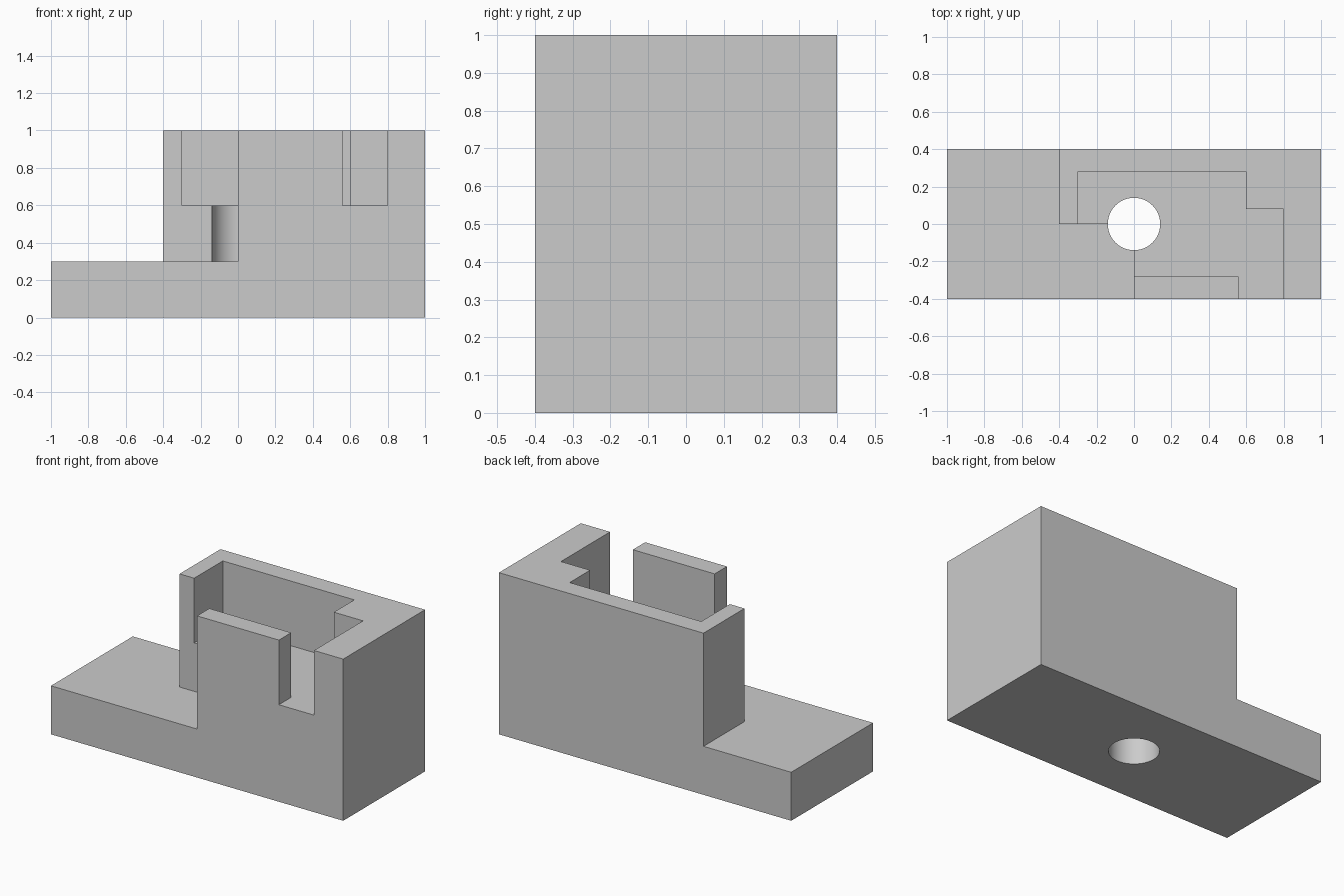
import bpy, bmesh

cube = bpy.data.objects.get("Cube")
if cube:
    bpy.data.objects.remove(cube, do_unlink=True)

grey = bpy.data.materials.new("plain grey")
grey.use_nodes = True
colour = (0.6, 0.6, 0.6, 1)
grey.diffuse_color = colour
grey.node_tree.nodes["Principled BSDF"].inputs["Base Color"].default_value = colour


def prism(name, outline, bottom, top):
    """Extrude a plan outline from bottom to top."""
    bm = bmesh.new()
    face = bm.faces.new([bm.verts.new((x, y, bottom)) for x, y in outline])
    side = bmesh.ops.extrude_face_region(bm, geom=[face])["geom"]
    verts = [v for v in side if isinstance(v, bmesh.types.BMVert)]
    bmesh.ops.translate(bm, verts=verts, vec=(0, 0, top - bottom))
    bmesh.ops.recalc_face_normals(bm, faces=bm.faces)
    mesh = bpy.data.meshes.new(name)
    bm.to_mesh(mesh)
    bm.free()
    mesh.materials.append(grey)
    obj = bpy.data.objects.new(name, mesh)
    bpy.context.collection.objects.link(obj)
    return obj


# Solid block that everything is cut from
block = prism("bracket_block", [(-1, -.4), (1, -.4), (1, .4), (-1, .4)], 0, 1)

# Low shelf, reaching further in at the front than at the back
shelf = prism("shelf_cutter", [(-1.1, -.5), (0, -.5), (0, 0), (-.4, 0),
                               (-.4, .5), (-1.1, .5)], .3, 1.1)

# Stepped pocket with a slot through the front wall, open beside the shelf
pocket = prism("pocket_cutter", [(-.3, .28), (.6, .28), (.6, .08), (.8, .08),
                                 (.8, -.5), (.56, -.5), (.56, -.28), (-.3, -.28)], .6, 1.1)

# Round hole through the middle
bpy.ops.mesh.primitive_cylinder_add(vertices=64, radius=.14, depth=3)
hole = bpy.context.object
hole.name = "hole_cutter"
hole.data.materials.append(grey)

# Apply the cuts, then discard the cutters
bpy.ops.object.select_all(action='DESELECT')
block.select_set(True)
bpy.context.view_layer.objects.active = block
for cutter in (shelf, pocket, hole):
    cutter.hide_render = True
    cut = block.modifiers.new(cutter.name, 'BOOLEAN')
    cut.operation = 'DIFFERENCE'
    cut.solver = 'EXACT'
    cut.object = cutter
    bpy.ops.object.modifier_apply(modifier=cut.name)
    bpy.data.objects.remove(cutter, do_unlink=True)

bpy.ops.object.shade_smooth_by_angle()
